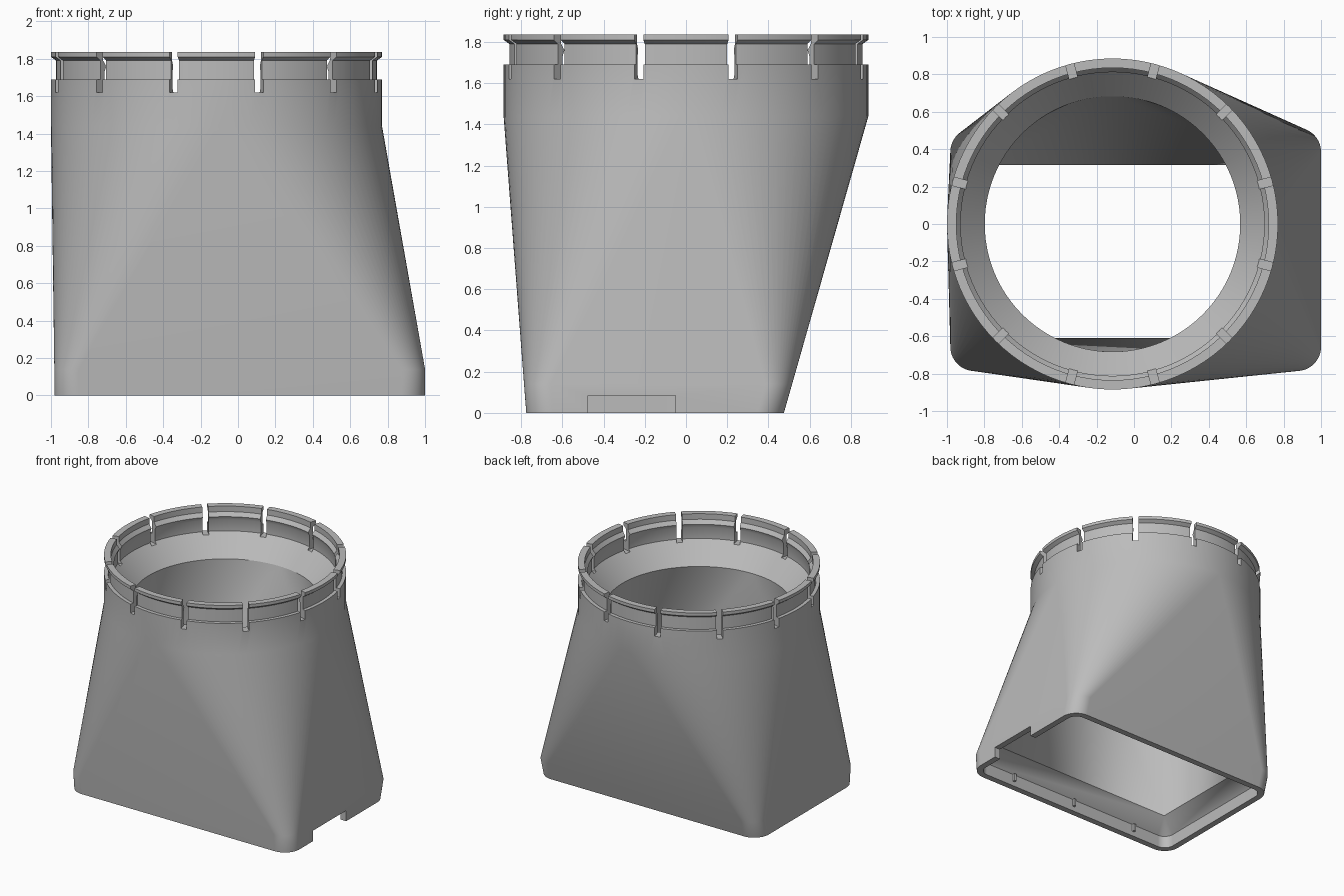
import bpy, bmesh
from math import cos, sin, pi, radians
from mathutils import Matrix, Vector

old = bpy.data.objects.get("Cube")
if old:
    bpy.data.objects.remove(old, do_unlink=True)

STEPS = 24          # segments per quarter turn
AXIS_X = -0.115     # centre of the round collar

grey = bpy.data.materials.new("plain grey")
grey.use_nodes = True
colour = (0.5, 0.5, 0.5, 1)
grey.diffuse_color = colour
grey.node_tree.nodes["Principled BSDF"].inputs["Base Color"].default_value = colour


def ring(x0, x1, y0, y1, r, z):
    """Rounded rectangle; equal sides and full radius give a circle."""
    corners = [(x1 - r, y1 - r), (x0 + r, y1 - r), (x0 + r, y0 + r), (x1 - r, y0 + r)]
    return [Vector((cx + r * cos(a), cy + r * sin(a), z))
            for q, (cx, cy) in enumerate(corners)
            for a in [(q + i / STEPS) * pi / 2 for i in range(STEPS + 1)]]


def circle(r, z):
    return ring(AXIS_X - r, AXIS_X + r, -r, r, r, z)


def make_object(name, bm):
    mesh = bpy.data.meshes.new(name)
    bm.to_mesh(mesh)
    bm.free()
    mesh.materials.append(grey)
    obj = bpy.data.objects.new(name, mesh)
    bpy.context.collection.objects.link(obj)
    return obj


def add_box(bm, size, matrix):
    bmesh.ops.create_cube(bm, size=1, matrix=matrix @ Matrix.Diagonal((*size, 1)))


# Adapter body: outer skin, collar, inner funnel and base socket in one closed loft
loops = [ring(-0.98, 1.0, -0.775, 0.475, 0.13, 0),
         ring(-0.982, 1.0, -0.786, 0.515, 0.13, 0.14)]
collar = [(0.885, 1.44), (0.885, 1.69), (0.857, 1.69), (0.857, 1.79),
          (0.885, 1.81), (0.885, 1.835), (0.835, 1.835), (0.835, 1.79),
          (0.812, 1.76), (0.825, 1.73), (0.825, 1.64), (0.683, 1.48)]
loops += [circle(r, z) for r, z in collar]
loops += [ring(-0.815, 0.835, -0.61, 0.315, 0, 0.21),
          ring(-0.93, 0.95, -0.725, 0.425, 0.08, 0.1),
          ring(-0.93, 0.95, -0.725, 0.425, 0.08, 0)]

bm = bmesh.new()
rows = [[bm.verts.new(p) for p in loop] for loop in loops]
for a, b in zip(rows, rows[1:] + rows[:1]):
    for i in range(len(a)):
        j = (i + 1) % len(a)
        bm.faces.new((a[i], a[j], b[j], b[i]))
bmesh.ops.remove_doubles(bm, verts=bm.verts, dist=1e-4)
bmesh.ops.recalc_face_normals(bm, faces=bm.faces)
body = make_object("adapter_body", bm)

# Cutters: twelve collar slots and one notch in the base
bm = bmesh.new()
for k in range(12):
    turn = Matrix.Translation((AXIS_X, 0, 0)) @ Matrix.Rotation(radians(15 + 30 * k), 4, 'Z')
    add_box(bm, (0.2, 0.045, 0.4), turn @ Matrix.Translation((0.87, 0, 1.82)))
add_box(bm, (0.2, 0.425, 0.185), Matrix.Translation((1.0, -0.2625, -0.0075)))
cutter = make_object("slot_cutter", bm)
cutter.hide_render = True

cut = body.modifiers.new("slots", 'BOOLEAN')
cut.operation = 'DIFFERENCE'
cut.solver = 'EXACT'
cut.object = cutter
bpy.context.view_layer.objects.active = body
body.select_set(True)
cutter.select_set(False)
bpy.ops.object.modifier_apply(modifier=cut.name)
bpy.data.objects.remove(cutter, do_unlink=True)
bpy.ops.object.shade_smooth_by_angle(angle=radians(25))

# Small grip ribs inside the base socket
bm = bmesh.new()
for x in (-0.6, 0.0, 0.6):
    for y in (-0.72, 0.42):
        add_box(bm, (0.02, 0.03, 0.06), Matrix.Translation((x, y, 0.07)))
make_object("socket_ribs", bm)
